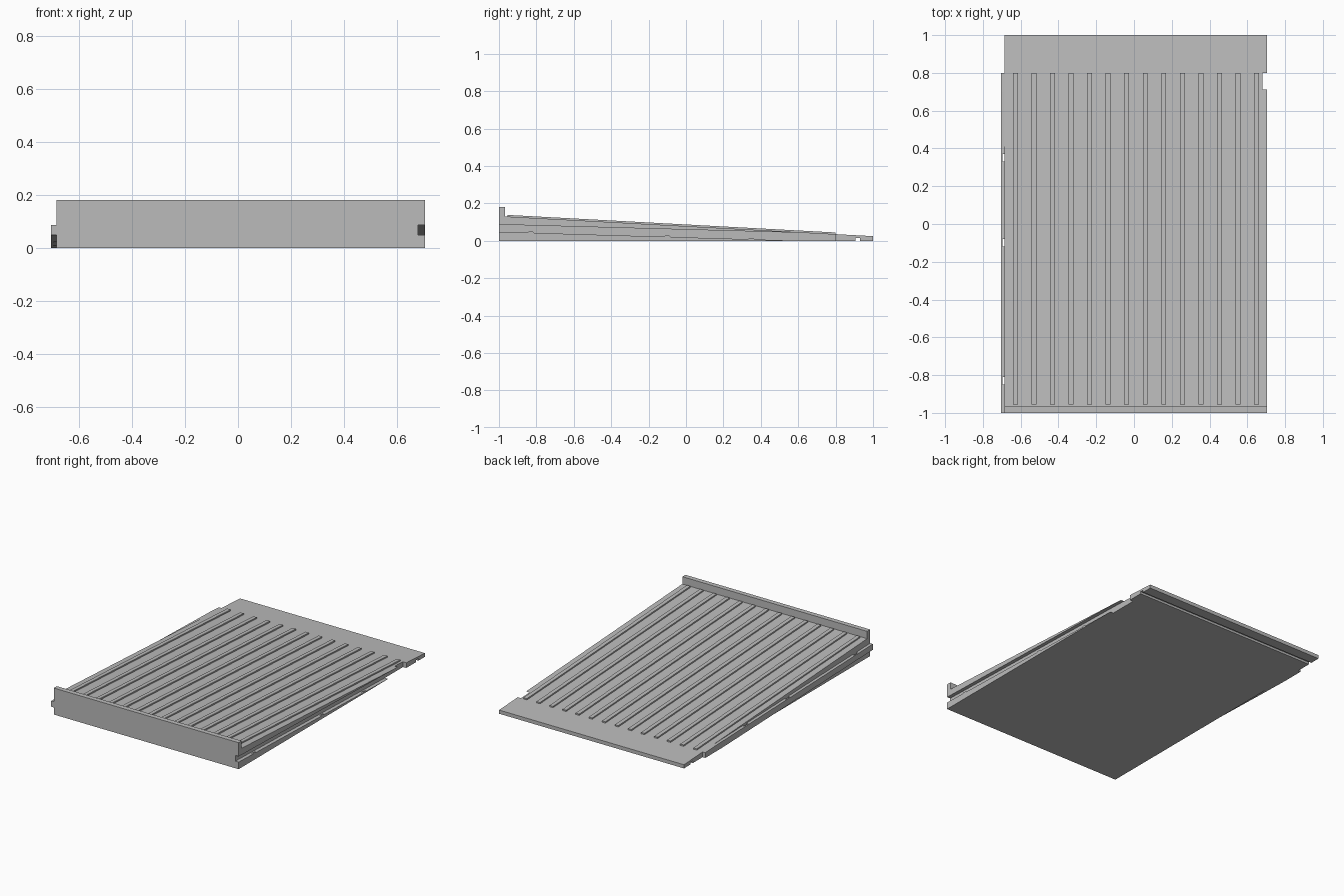
import bpy
import bmesh

cube = bpy.data.objects.get("Cube")
if cube:
    bpy.data.objects.remove(cube, do_unlink=True)

grey = bpy.data.materials.new("plain_grey")
grey.use_nodes = True
COLOUR = (0.5, 0.5, 0.5, 1)
grey.diffuse_color = COLOUR
grey.node_tree.nodes["Principled BSDF"].inputs["Base Color"].default_value = COLOUR

LEFT, RIGHT = 0.705, -0.685      # body sides
LIP_BACK, STEP = -0.967, 0.8     # back of the lip, end of ribs and tongue


def deck(y):
    """Height of the sloping deck."""
    return 0.025 + (1 - y) * 0.0535


def rail_top(y):
    return 0.087 - (y + 1) * 0.0272


def rail_low(y):
    return 0.048 - (y + 1) * 0.0296


def prism(name, profile, x0, x1):
    """Extrude a (y, z) profile along x."""
    bm = bmesh.new()
    face = bm.faces.new([bm.verts.new((x0, y, z)) for y, z in profile])
    out = bmesh.ops.extrude_face_region(bm, geom=[face])
    verts = [v for v in out["geom"] if isinstance(v, bmesh.types.BMVert)]
    bmesh.ops.translate(bm, verts=verts, vec=(x1 - x0, 0, 0))
    bmesh.ops.recalc_face_normals(bm, faces=bm.faces)
    mesh = bpy.data.meshes.new(name)
    bm.to_mesh(mesh)
    bm.free()
    mesh.materials.append(grey)
    obj = bpy.data.objects.new(name, mesh)
    bpy.context.collection.objects.link(obj)
    return obj


def cut(obj, cutter):
    """Subtract the cutter, then discard it."""
    mod = obj.modifiers.new("cut", 'BOOLEAN')
    mod.operation, mod.solver, mod.object = 'DIFFERENCE', 'EXACT', cutter
    bpy.context.view_layer.update()
    graph = bpy.context.evaluated_depsgraph_get()
    obj.data = bpy.data.meshes.new_from_object(obj.evaluated_get(graph))
    obj.modifiers.clear()
    bpy.data.objects.remove(cutter, do_unlink=True)


def box(name, x0, x1, y0, y1, z0, z1):
    return prism(name, [(y0, z0), (y1, z0), (y1, z1), (y0, z1)], x0, x1)


# Wedge body with raised front lip and a slot under the thin back edge
body = prism("ramp_body", [
    (-1, 0), (0.905, 0), (0.905, 0.015), (0.93, 0.015), (0.93, 0), (1, 0),
    (1, deck(1)), (LIP_BACK, deck(LIP_BACK)), (LIP_BACK, 0.18), (-1, 0.18),
], RIGHT, LEFT)

# Groove along the left side, opening into a notch near the back
NOTCH = 0.72
cut(body, prism("groove_cutter", [
    (-1.05, rail_low(-1.05)), (0.6, rail_low(0.6)), (STEP, -0.02), (STEP, 0.1),
    (NOTCH, 0.1), (NOTCH, rail_top(NOTCH)), (-1.05, rail_top(-1.05)),
], 0.68, 0.75))

# Matching tongue along the right side, flush with the deck at the back
tongue = prism("side_tongue", [
    (-1, rail_low(-1)), (0.62, 0), (STEP, 0), (STEP, deck(STEP)),
    (0.7, rail_top(0.7)), (-1, rail_top(-1)),
], -0.705, RIGHT)

# Catch holes in the tongue and small catches in the groove
for y in (-0.83, -0.1, 0.35):
    cut(tongue, box("hole_cutter", -0.696, -0.68, y - 0.02, y + 0.02, -0.1, 0.2))
    low = rail_low(y)
    prism("groove_catch", [(y - 0.02, low - 0.002), (y + 0.02, low - 0.003),
                           (y + 0.012, low + 0.006), (y - 0.012, low + 0.006)],
          0.696, LEFT)

# Raised grip ribs along the deck
RIB_FRONT = -0.955
for i in range(14):
    x = -0.628 + i * 0.0982
    prism("grip_rib", [
        (RIB_FRONT, deck(RIB_FRONT) - 0.003), (STEP, deck(STEP) - 0.003),
        (STEP, deck(STEP) + 0.009), (RIB_FRONT, deck(RIB_FRONT) + 0.009),
    ], x - 0.013, x + 0.013)
